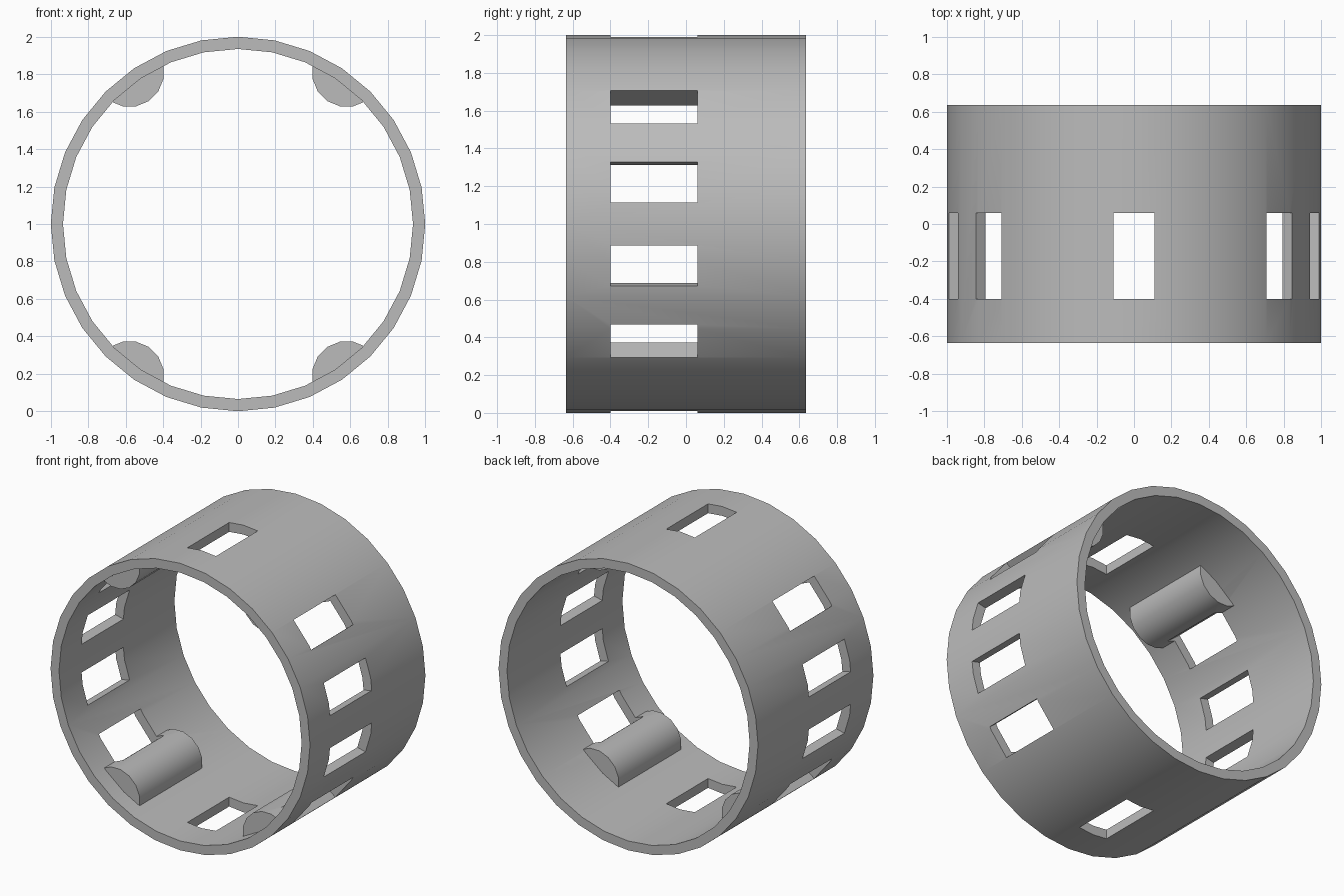
import bpy, bmesh, math
from mathutils import Matrix, Vector

if "Cube" in bpy.data.objects:
    bpy.data.objects.remove(bpy.data.objects["Cube"])

DEPTH = 1.27
OUTER, INNER = 1.0, 0.935
MID_Y = -0.17            # shared centre of windows and lugs along the tube
CENTRE = Vector((0, 0, 1))

grey = bpy.data.materials.new("plain grey")
grey.use_nodes = True
grey.diffuse_color = (0.5, 0.5, 0.5, 1)
grey.node_tree.nodes["Principled BSDF"].inputs["Base Color"].default_value = grey.diffuse_color


def make_object(name, bm):
    bmesh.ops.recalc_face_normals(bm, faces=bm.faces)
    mesh = bpy.data.meshes.new(name)
    bm.to_mesh(mesh)
    bm.free()
    mesh.materials.append(grey)
    obj = bpy.data.objects.new(name, mesh)
    bpy.context.collection.objects.link(obj)
    return obj


def circle(radius, count, offset=0.0):
    return [Vector((math.cos(a), 0, math.sin(a))) * radius
            for a in (math.tau * (i + offset) / count for i in range(count))]


def finish(obj, cutter):
    # Cut the windows, then smooth the curved walls
    mod = obj.modifiers.new("windows", "BOOLEAN")
    mod.operation, mod.solver, mod.object = "DIFFERENCE", "EXACT", cutter
    bpy.ops.object.select_all(action="DESELECT")
    bpy.context.view_layer.objects.active = obj
    obj.select_set(True)
    bpy.ops.object.modifier_apply(modifier=mod.name)
    bpy.ops.object.shade_smooth_by_angle(angle=math.radians(30))


# Window cutter: boxes on a fourteen-step circle, skipping the lug positions
bm = bmesh.new()
for step in range(14):
    if step in (1, 6, 8, 13):
        continue
    angle = math.tau * step / 14
    bmesh.ops.create_cube(bm, size=1, matrix=(
        Matrix.Translation(CENTRE) @ Matrix.Rotation(angle, 4, "Y")
        @ Matrix.Translation((0, MID_Y, 0.97)) @ Matrix.Diagonal((0.22, 0.46, 0.4, 1))))
cutter = make_object("window_cutter", bm)
cutter.hide_render = True

# Tube wall
bm = bmesh.new()
loops = [[bm.verts.new(p + CENTRE + Vector((0, y, 0))) for p in circle(r, 32)]
         for r, y in ((OUTER, -DEPTH / 2), (OUTER, DEPTH / 2),
                      (INNER, DEPTH / 2), (INNER, -DEPTH / 2))]
for k in range(4):
    a, b = loops[k], loops[(k + 1) % 4]
    for i in range(32):
        j = (i + 1) % 32
        bm.faces.new((a[i], a[j], b[j], b[i]))
finish(make_object("tube_wall", bm), cutter)

# Rounded lugs on the inside, mirrored to four corners
for side, sx in (("left", 1), ("right", -1)):
    for level, sz in (("upper", 1), ("lower", -1)):
        bm = bmesh.new()
        ring = []
        for p in circle(0.185, 16, 0.5):
            p = p + Vector((0.58, 0, 0.81))
            if p.length > 0.965:          # keep the base inside the tube wall
                p = p.normalized() * 0.965
            ring.append(bm.verts.new((p.x * sx, MID_Y - 0.345, 1 + p.z * sz)))
        face = bm.faces.new(ring)
        extruded = bmesh.ops.extrude_face_region(bm, geom=[face])["geom"]
        bmesh.ops.translate(bm, vec=(0, 0.69, 0),
                            verts=[v for v in extruded if isinstance(v, bmesh.types.BMVert)])
        finish(make_object(f"{level}_{side}_lug", bm), cutter)

bpy.data.objects.remove(cutter)
